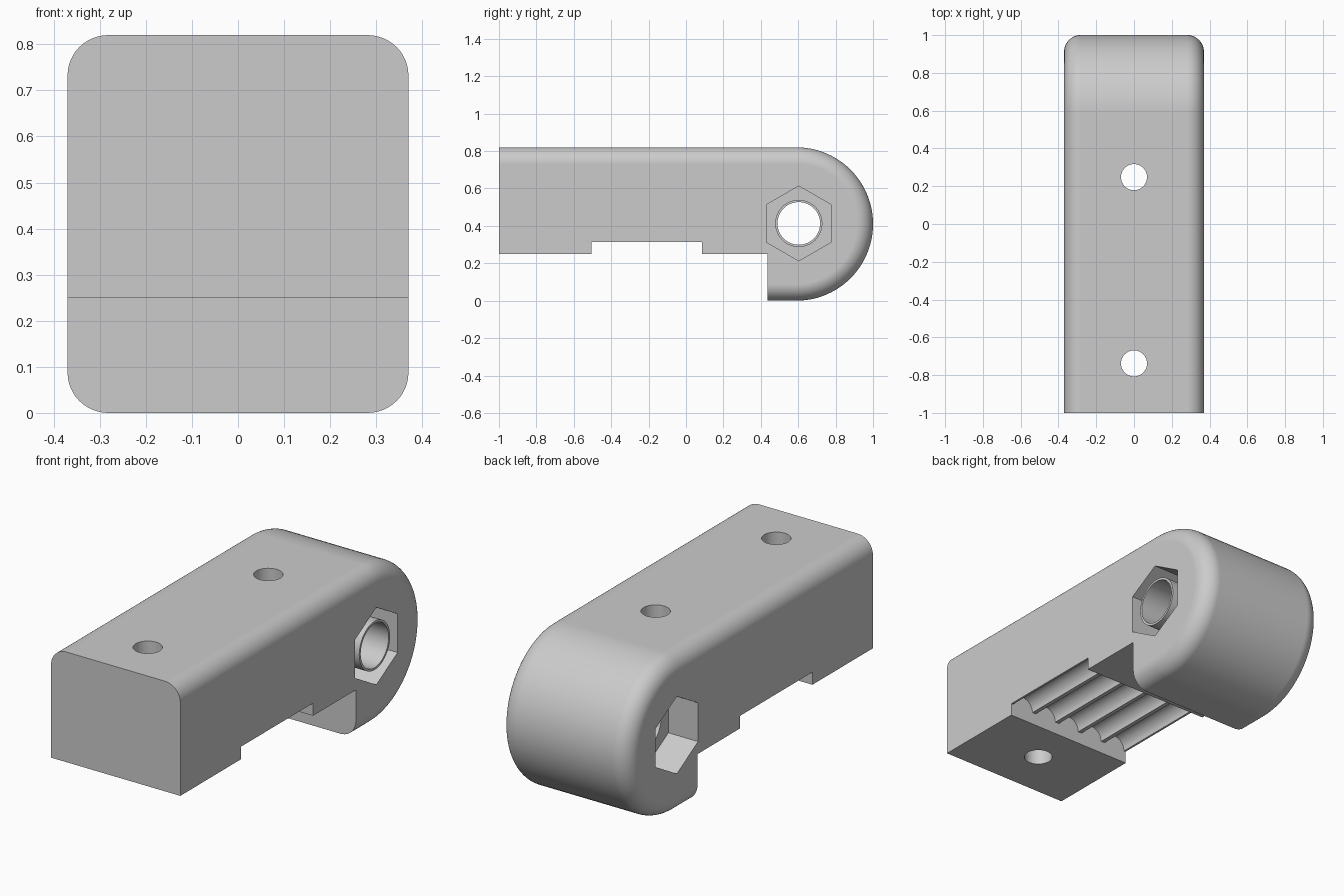
import bpy, bmesh, math
from mathutils import Matrix, Vector

if "Cube" in bpy.data.objects:
    bpy.data.objects.remove(bpy.data.objects["Cube"], do_unlink=True)

grey = bpy.data.materials.new("plain_grey")
grey.use_nodes = True
grey.diffuse_color = (0.6, 0.6, 0.6, 1)
grey.node_tree.nodes["Principled BSDF"].inputs["Base Color"].default_value = (0.6, 0.6, 0.6, 1)


def loft(name, rings):
    """Skin a closed solid through equally sized rings of points."""
    bm = bmesh.new()
    loops = [[bm.verts.new(p) for p in ring] for ring in rings]
    n = len(loops[0])
    for a, b in zip(loops, loops[1:]):
        for i in range(n):
            j = (i + 1) % n
            bm.faces.new((a[i], a[j], b[j], b[i]))
    bm.faces.new(loops[0])
    bm.faces.new(loops[-1])
    bmesh.ops.recalc_face_normals(bm, faces=bm.faces)
    mesh = bpy.data.meshes.new(name)
    bm.to_mesh(mesh)
    bm.free()
    mesh.materials.append(grey)
    obj = bpy.data.objects.new(name, mesh)
    bpy.context.collection.objects.link(obj)
    return obj


def arc(cu, cv, r, start, end, steps):
    angles = [math.radians(start + (end - start) * i / steps) for i in range(steps + 1)]
    return [(cu + r * math.cos(a), cv + r * math.sin(a)) for a in angles]


def along_x(name, profile, x0, x1):
    return loft(name, [[(x, y, z) for y, z in profile] for x in (x0, x1)])


def along_y(name, profile, y0, y1):
    return loft(name, [[(x, y, z) for x, z in profile] for y in (y0, y1)])


def along_z(name, profile, z0, z1):
    return loft(name, [[(x, y, z) for x, y in profile] for z in (z0, z1)])


def cut(target, cutter):
    """Subtract a cutter, then discard it."""
    mod = target.modifiers.new("cut", 'BOOLEAN')
    mod.operation, mod.solver, mod.object = 'DIFFERENCE', 'EXACT', cutter
    bpy.context.view_layer.update()
    graph = bpy.context.evaluated_depsgraph_get()
    mesh = bpy.data.meshes.new_from_object(target.evaluated_get(graph))
    target.modifiers.clear()
    target.data = mesh
    bpy.data.objects.remove(cutter, do_unlink=True)


def finish(obj):
    bpy.ops.object.select_all(action='DESELECT')
    obj.select_set(True)
    bpy.context.view_layer.objects.active = obj
    bpy.ops.object.shade_smooth_by_angle(angle=math.radians(30))
    mod = obj.modifiers.new("flat_side_normals", 'WEIGHTED_NORMAL')
    mod.keep_sharp = True


HALF_W, RADIUS, FILLET = 0.37, 0.41, 0.088
PIVOT = (0.603, 0.413)
HOLE_R, POCKET_FLOOR = 0.114, 0.20

# Body: round-ended bar with filleted long edges and a flat front
STEPS = 12
sections = [(-HALF_W + FILLET * (1 - math.sin(a)), FILLET * (1 - math.cos(a)))
            for a in [math.pi / 2 * (1 - i / STEPS) for i in range(STEPS + 1)]]
sections += [(-x, s) for x, s in reversed(sections)]
rings = []
for x, inset in sections:
    r = RADIUS - inset
    profile = [(-1, RADIUS - r), (-1, RADIUS + r)] + arc(0.59, RADIUS, r, 90, -90, 48)
    rings.append([(x, y, z) for y, z in profile])
body = loft("clamp_body", rings)

# Underside step that leaves the hooked lip at the back
cut(body, along_x("step_cutter", [(-1.2, -0.2), (0.435, -0.2), (0.435, 0.25), (-1.2, 0.25)], -0.5, 0.5))

# Underside recess with five rounded grooves
GROOVES, PITCH = 5, 2 * HALF_W / 5
recess = [(-0.5, 0.1), (-0.5, 0.315)]
for i in range(GROOVES):
    recess += arc((i - 2) * PITCH, 0.315, 0.063, 180, 0, 20)
recess += [(0.5, 0.315), (0.5, 0.1)]
cut(body, along_y("groove_cutter", recess, -0.505, 0.085))

# Vertical screw holes
for y in (-0.738, 0.248):
    cut(body, along_z("screw_cutter", arc(0, y, 0.069, 0, 360, 48)[:-1], -0.2, 1.0))

# Cross bolt hole with a hexagonal pocket on each side
cut(body, along_x("bolt_cutter", arc(*PIVOT, HOLE_R, 0, 360, 64)[:-1], -0.5, 0.5))
for side in (-1, 1):
    cut(body, along_x("hex_cutter", arc(*PIVOT, 0.2, 30, 390, 6)[:-1], side * POCKET_FLOOR, side * 0.5))
finish(body)

# Thin sleeve standing in one hex pocket
sleeve = along_x("pocket_sleeve", arc(*PIVOT, 0.126, 0, 360, 64)[:-1], POCKET_FLOOR, 0.36)
cut(sleeve, along_x("sleeve_cutter", arc(*PIVOT, HOLE_R, 0, 360, 64)[:-1], 0.1, 0.5))
finish(sleeve)
